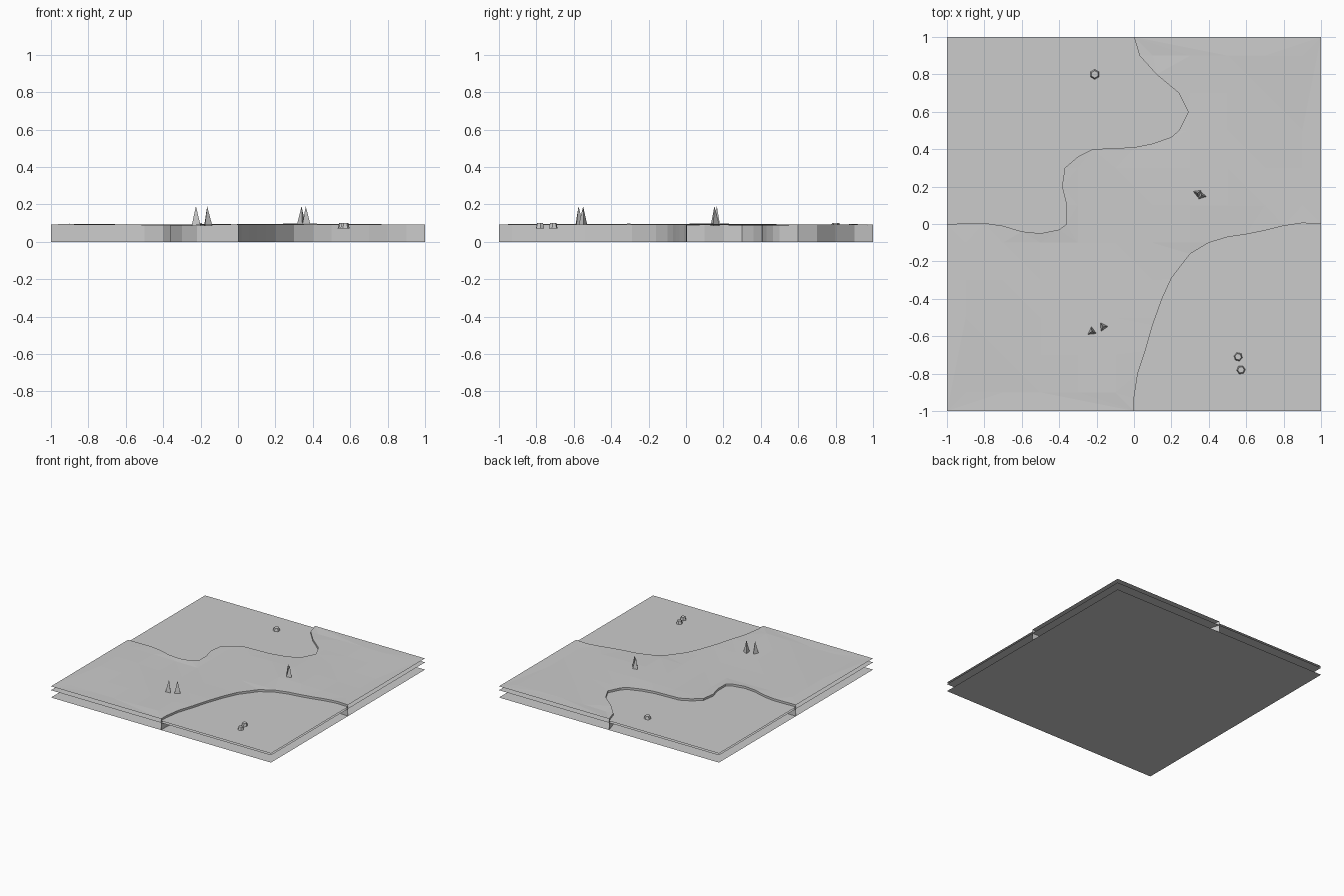
import bpy, bmesh, math
from mathutils import Vector
from mathutils.geometry import delaunay_2d_cdt

old = bpy.data.objects.get("Cube")
if old:
    bpy.data.objects.remove(old)

HIGH, LOW, SHEET = 0.092, 0.075, 0.06

stone_grey = bpy.data.materials.new("pale_grey")
stone_grey.use_nodes = True
COLOUR = (0.6, 0.6, 0.6, 1)
stone_grey.diffuse_color = COLOUR
stone_grey.node_tree.nodes["Principled BSDF"].inputs["Base Color"].default_value = COLOUR


def finish(bm, name):
    mesh = bpy.data.meshes.new(name)
    bm.to_mesh(mesh)
    bm.free()
    mesh.materials.append(stone_grey)
    obj = bpy.data.objects.new(name, mesh)
    bpy.context.collection.objects.link(obj)
    return obj


def bump(x, y):
    return 0.005 * math.sin(4 * x + 2 * y) * math.cos(3 * y - x)


def sheet(name, outline, z, bumpy=False):
    """Horizontal sheet filling an outline, optionally with gentle bumps inside."""
    pts = [Vector(p) for p in outline]
    n = len(pts)
    if bumpy:
        pts += [Vector((i / 5 - 0.9, j / 5 - 0.9)) for i in range(10) for j in range(10)]
    loop = [(i, (i + 1) % n) for i in range(n)]
    verts, _, faces, origin, _, _ = delaunay_2d_cdt(pts, loop, [], 1, 1e-5)
    bm = bmesh.new()
    made = []
    for v, src in zip(verts, origin):
        inside = bumpy and all(s >= n for s in src)
        made.append(bm.verts.new((v.x, v.y, z + (bump(v.x, v.y) if inside else 0))))
    for f in faces:
        bm.faces.new([made[i] for i in f])
    bmesh.ops.delete(bm, geom=[v for v in bm.verts if not v.link_faces], context='VERTS')
    for f in bm.faces:
        f.normal_update()
        if f.normal.z < 0:
            f.normal_flip()
    if not bumpy:
        bmesh.ops.dissolve_limit(bm, angle_limit=0.01, verts=bm.verts, edges=bm.edges)
    return finish(bm, name)


def wall(name, path):
    """Upright cliff along a path, facing the low ground."""
    bm = bmesh.new()
    rows = [[bm.verts.new((x, y, z)) for x, y in path] for z in (0, HIGH)]
    for i in range(len(path) - 1):
        bm.faces.new((rows[0][i], rows[0][i + 1], rows[1][i + 1], rows[1][i]))
    return finish(bm, name)


def cone(name, x, y, z, sides, r1, r2, height, turn):
    bm = bmesh.new()
    bmesh.ops.create_cone(bm, cap_ends=True, segments=sides, radius1=r1, radius2=r2, depth=height)
    obj = finish(bm, name)
    obj.location = (x, y, z + height / 2)
    obj.rotation_euler.z = turn


# Cliff paths across the tile
back_path = [(-1, 0), (-.8, .005), (-.7, -.01), (-.6, -.04), (-.5, -.05), (-.4, -.03),
             (-.36, 0), (-.36, .1), (-.385, .2), (-.37, .3), (-.3, .36), (-.22, .4),
             (0, .41), (.1, .43), (.2, .465), (.24, .5), (.29, .6), (.24, .7),
             (.12, .8), (.03, .9), (0, 1)]
front_path = [(0, -1), (0, -.93), (.02, -.8), (.06, -.68), (.1, -.54), (.15, -.4),
              (.2, -.29), (.3, -.16), (.4, -.1), (.5, -.07), (.6, -.055), (.7, -.035),
              (.8, -.01), (.9, .005), (1, 0)]
square = [(-1, -1), (1, -1), (1, 1), (-1, 1)]

# Ground layers
sheet("base", square, 0)
sheet("middle_sheet", square, SHEET)
sheet("low_ground_back", back_path + [(-1, 1)], LOW)
sheet("low_ground_front", front_path + [(1, -1)], LOW)
sheet("high_ground", [(-1, -1)] + front_path + [(1, 1)] + back_path[::-1], HIGH, True)

# Cliffs
wall("cliff_back", back_path[::-1])
wall("cliff_front", front_path)

# Three-sided spikes on the high ground
for i, (x, y, turn) in enumerate([(-.225, -.575, .1), (-.165, -.55, .6), (.34, .165, 1.2), (.362, .152, 0.3)]):
    cone(f"spike_{i + 1}", x, y, 0.085, 3, 0.028, 0, 0.105, turn)

# Low stones on the low ground
for i, (x, y, r) in enumerate([(-.21, .8, .028), (.557, -.71, .025), (.572, -.78, .025)]):
    cone(f"stone_{i + 1}", x, y, 0.07, 6, r, r * 0.7, 0.03, 0.3 * i)
